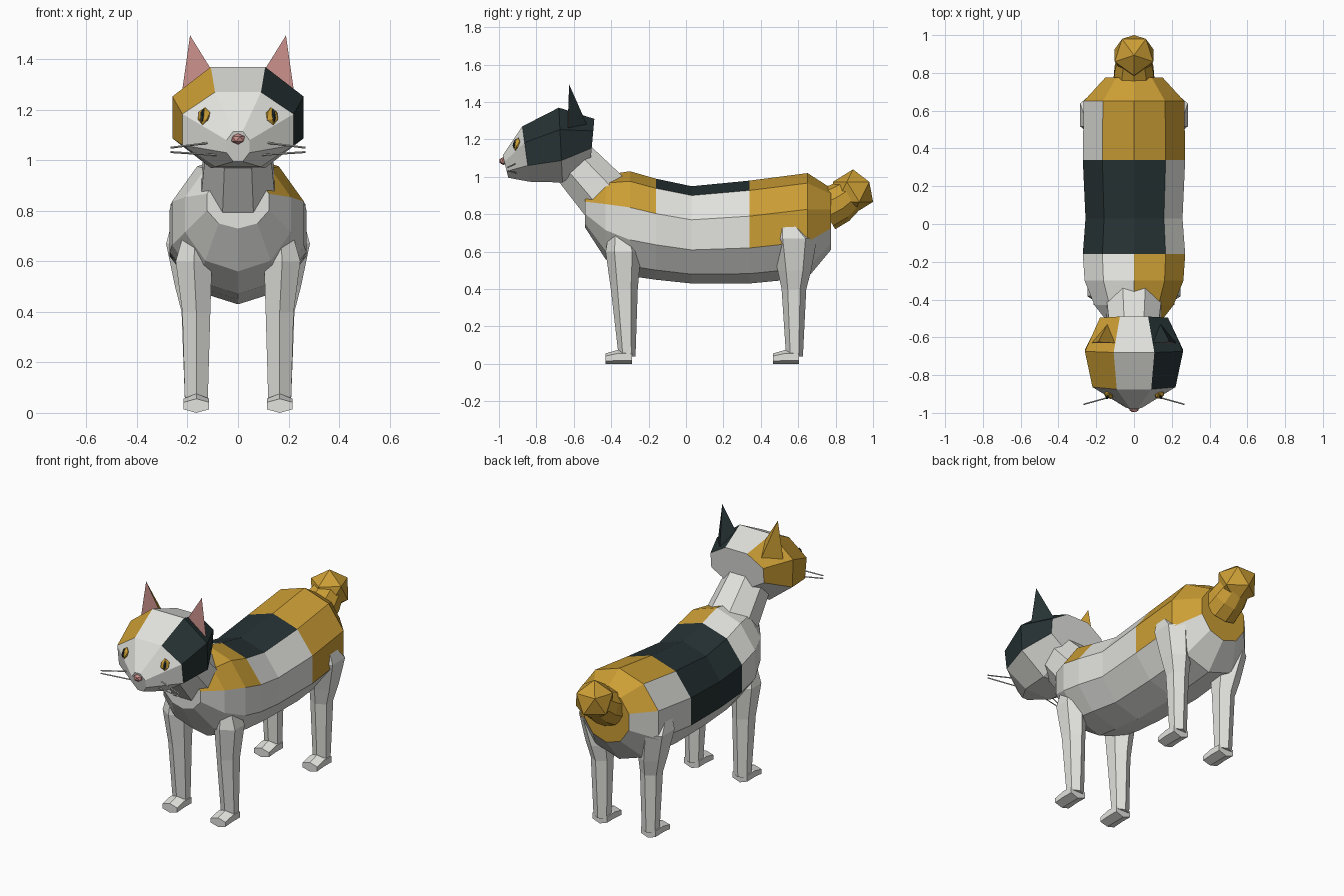
import bpy, bmesh
from math import cos, sin, pi
from mathutils import Vector, Matrix

if "Cube" in bpy.data.objects:
    bpy.data.objects.remove(bpy.data.objects["Cube"])


def material(name, rgb):
    m = bpy.data.materials.new(name)
    m.use_nodes = True
    m.diffuse_color = (*rgb, 1)
    m.node_tree.nodes["Principled BSDF"].inputs["Base Color"].default_value = (*rgb, 1)
    return m


WHITE, OCHRE, DARK, PINK = range(4)
MATS = [material("white_fur", (0.76, 0.76, 0.73)),
        material("ochre_fur", (0.6, 0.34, 0.035)),
        material("black_fur", (0.019, 0.031, 0.033)),
        material("pink_skin", (0.6, 0.28, 0.26))]


def finish(name, bm):
    bmesh.ops.recalc_face_normals(bm, faces=bm.faces[:])
    mesh = bpy.data.meshes.new(name)
    bm.to_mesh(mesh)
    bm.free()
    for m in MATS:
        mesh.materials.append(m)
    ob = bpy.data.objects.new(name, mesh)
    bpy.context.collection.objects.link(ob)
    return ob


def ring(c, u, v, n, start):
    c, u, v = Vector(c), Vector(u), Vector(v)
    return [c + u * cos(start + 2 * pi * i / n) + v * sin(start + 2 * pi * i / n)
            for i in range(n)]


def loft(name, rings, paint=lambda k, j: WHITE, caps=(WHITE, WHITE)):
    """Skin a list of rings; paint picks the colour by segment and side."""
    bm = bmesh.new()
    vs = [[bm.verts.new(p) for p in r] for r in rings]
    n = len(vs[0])
    for k in range(len(vs) - 1):
        for j in range(n):
            i = (j + 1) % n
            f = bm.faces.new((vs[k][j], vs[k][i], vs[k + 1][i], vs[k + 1][j]))
            f.material_index = paint(k, j)
    for r, colour in ((vs[0], caps[0]), (vs[-1], caps[1])):
        bm.faces.new(r).material_index = colour
    return finish(name, bm)


def ball(name, c, size, colour, rot=Matrix(), subdiv=1):
    bm = bmesh.new()
    bmesh.ops.create_icosphere(bm, subdivisions=subdiv, radius=1)
    bm.transform(Matrix.Translation(c) @ rot @ Matrix.Diagonal((*size, 1)))
    for f in bm.faces:
        f.material_index = colour
    return finish(name, bm)


# Body: ten-sided, with y, half width, bottom and top for each ring
BODY = [(-0.54, 0.13, 0.73, 0.94), (-0.43, 0.22, 0.56, 1.01),
        (-0.3, 0.275, 0.47, 1.03), (-0.16, 0.285, 0.45, 0.99),
        (0.03, 0.27, 0.43, 0.95), (0.34, 0.285, 0.43, 0.98),
        (0.65, 0.28, 0.46, 1.02), (0.775, 0.16, 0.61, 0.94)]


def body_paint(k, j):
    if k <= 2:
        return OCHRE if j in (3, 4) else WHITE
    if k <= 4:
        return DARK if 4 <= j <= 7 else WHITE
    return OCHRE if 2 <= j <= k else WHITE


loft("body", [ring((0, y, (lo + hi) / 2), (w, 0, 0), (0, 0, (hi - lo) / 2), 10, -pi / 2)
              for y, w, lo, hi in BODY], body_paint, (WHITE, OCHRE))

# Neck
loft("neck", [ring((0, y, z), (r, 0, 0), (0, 0.8 * r, 0.6 * r), 8, pi / 8)
              for y, z, r in ((-0.42, 0.88, 0.16), (-0.62, 1.1, 0.135))])

# Head: eight-sided, with y, z, half width, half height and lean
HEAD = [(-0.965, 1.055, 0.045, 0.06, -0.015), (-0.855, 1.122, 0.22, 0.148, -0.02),
        (-0.67, 1.17, 0.26, 0.2, -0.01), (-0.5, 1.2, 0.18, 0.11, 0.01)]
S = 1 / cos(pi / 8)


def head_paint(k, j):
    if k == 0:
        return WHITE
    return DARK if j in (7, 0) else OCHRE if j in (2, 3) else WHITE


loft("head", [ring((0, y, z), (w * S, 0, 0), (0, t * S, h * S), 8, pi / 8)
              for y, z, w, h, t in HEAD], head_paint)
ball("nose", (0, -0.976, 1.085), (0.03, 0.024, 0.022), PINK)

# Tail: tapering stub with a faceted tip
loft("tail", [ring((0, y, z), (r, 0, 0), (0, -0.5 * r, 0.87 * r), 10, -pi / 2)
              for y, z, r in ((0.74, 0.82, 0.115), (0.82, 0.86, 0.108), (0.89, 0.91, 0.09))],
     lambda k, j: OCHRE, (OCHRE, OCHRE))
ball("tail_tip", (0, 0.893, 0.92), (0.12, 0.12, 0.12), OCHRE, Matrix.Rotation(-pi / 2, 4, "Z"))

# Legs: z, x, y, radius across and radius along
FRONT = [(0.04, 0.165, -0.315, 0.052, 0.045), (0.4, 0.165, -0.33, 0.064, 0.072),
         (0.6, 0.175, -0.335, 0.083, 0.095), (0.71, 0.168, -0.345, 0.055, 0.065)]
HIND = [(0.04, 0.165, 0.58, 0.052, 0.045), (0.4, 0.168, 0.577, 0.064, 0.066),
        (0.5, 0.18, 0.58, 0.08, 0.09), (0.67, 0.212, 0.578, 0.084, 0.122),
        (0.735, 0.215, 0.55, 0.06, 0.07)]

for side, s in (("left", 1), ("right", -1)):
    for end, rows, toe in (("front", FRONT, -0.43), ("hind", HIND, 0.465)):
        loft(f"{side}_{end}_leg", [ring((s * x, y, z), (rx, 0, 0), (0, ry, 0), 6, pi / 2)
                                   for z, x, y, rx, ry in rows])
        loft(f"{side}_{end}_paw",
             [ring((s * 0.165, toe + d, h), (0.058, 0, 0), (0, 0, h), 6, pi / 2)
              for d, h in ((0, 0.028), (0.07, 0.038), (0.14, 0.036))])

    # Ear: three-sided spike, pink in front
    bm = bmesh.new()
    a, b, c, tip = [bm.verts.new((s * x, y, z)) for x, y, z in
                    ((0.1, -0.63, 1.35), (0.225, -0.63, 1.25), (0.14, -0.53, 1.28),
                     (0.19, -0.625, 1.495))]
    fur = DARK if s > 0 else OCHRE
    for tri, colour in (((a, b, tip), PINK), ((b, c, tip), fur),
                        ((c, a, tip), fur), ((a, c, b), fur)):
        bm.faces.new(tri).material_index = colour
    finish(f"{side}_ear", bm)

    # Eye with an upright pupil, turned to follow the cheek
    turn = Matrix.Rotation(s * 0.5, 4, "Z") @ Matrix.Rotation(-0.25, 4, "X")
    eye = Vector((s * 0.135, -0.905, 1.175))
    ball(f"{side}_eye", eye, (0.028, 0.018, 0.036), OCHRE, turn)
    ball(f"{side}_pupil", eye + turn @ Vector((0, -0.012, 0)), (0.009, 0.011, 0.028), DARK, turn)

    # Whiskers
    for i, (z0, z1) in enumerate(((1.075, 1.05), (1.02, 1.033))):
        loft(f"{side}_whisker_{i + 1}",
             [ring((s * x, y, z), (0, 0.004, 0), (0, 0, 0.004), 4, 0)
              for x, y, z in ((0.07, -0.9, z0), (0.268, -0.955, z1))])
